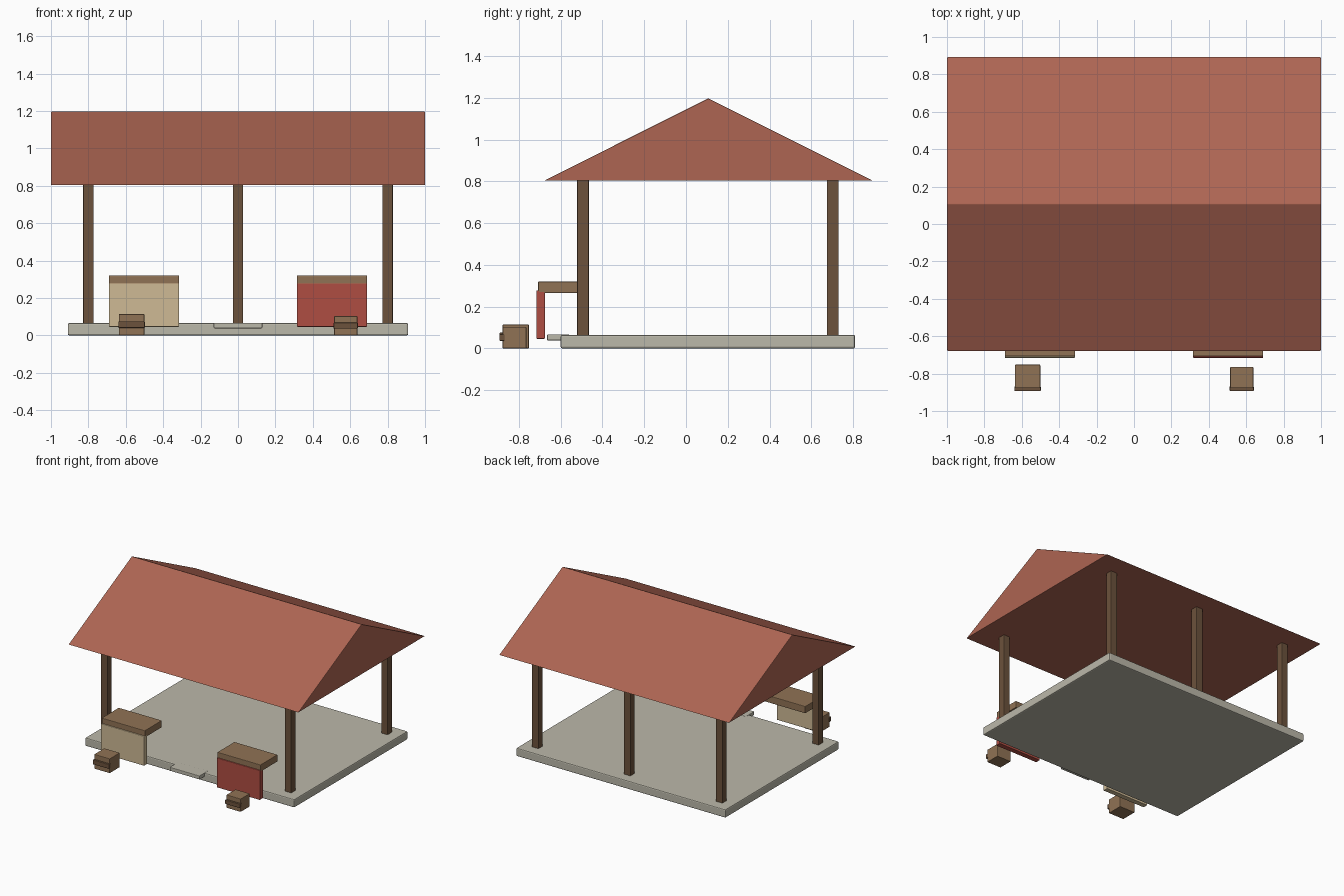
import bpy, bmesh

if "Cube" in bpy.data.objects:
    bpy.data.objects.remove(bpy.data.objects["Cube"])


def material(name, rgb):
    m = bpy.data.materials.new(name)
    m.diffuse_color = (*rgb, 1)
    m.use_nodes = True
    m.node_tree.nodes["Principled BSDF"].inputs["Base Color"].default_value = m.diffuse_color
    return m


STONE = material("stone", (0.50, 0.48, 0.40))
ROOF = material("roof_tile", (0.42, 0.13, 0.085))
DARK = material("dark_wood", (0.15, 0.085, 0.045))
WOOD = material("light_wood", (0.28, 0.17, 0.09))
CREAM = material("cream_paint", (0.62, 0.49, 0.30))
RED = material("red_paint", (0.43, 0.075, 0.055))


def finish(name, bm, mat, bevel):
    bmesh.ops.recalc_face_normals(bm, faces=bm.faces)
    mesh = bpy.data.meshes.new(name)
    bm.to_mesh(mesh)
    bm.free()
    mesh.materials.append(mat)
    ob = bpy.data.objects.new(name, mesh)
    bpy.context.collection.objects.link(ob)
    if bevel:
        mod = ob.modifiers.new("bevel", 'BEVEL')
        mod.width = bevel
        mod.segments = 2
    return ob


def box(name, xs, ys, zs, mat, bevel=0.004):
    bm = bmesh.new()
    bmesh.ops.create_cube(bm, size=1)
    for v in bm.verts:
        v.co = [r[0] if c < 0 else r[1] for c, r in zip(v.co, (xs, ys, zs))]
    return finish(name, bm, mat, bevel)


# floor slab and entrance step
box("floor_slab", (-0.91, 0.91), (-0.60, 0.81), (0, 0.065), STONE, 0.008)
box("entrance_step", (-0.13, 0.13), (-0.665, -0.56), (0.038, 0.067), STONE)

# solid gable roof, extruded from a triangle
bm = bmesh.new()
tri = [bm.verts.new((-1, y, z)) for y, z in
       ((-0.68, 0.803), (0.895, 0.803), (0.1075, 1.197))]
face = bm.faces.new(tri)
ext = bmesh.ops.extrude_face_region(bm, geom=[face])
bmesh.ops.translate(bm, vec=(2, 0, 0),
                    verts=[g for g in ext["geom"] if isinstance(g, bmesh.types.BMVert)])
finish("gable_roof", bm, ROOF, 0.004)

# posts: two in front, three behind
for name, x, y in (("front_left_post", -0.8, -0.493), ("front_right_post", 0.8, -0.493),
                   ("back_left_post", -0.8, 0.703), ("back_middle_post", 0, 0.703),
                   ("back_right_post", 0.8, 0.703)):
    box(name, (x - 0.028, x + 0.028), (y - 0.028, y + 0.028), (0.03, 0.81), DARK)

# counters with painted front panels
for side, x, paint in (("left", -0.503, CREAM), ("right", 0.503, RED)):
    xs = (x - 0.188, x + 0.188)
    box(side + "_counter_top", xs, (-0.708, -0.495), (0.265, 0.32), WOOD)
    box(side + "_counter_panel", xs, (-0.716, -0.675), (0.046, 0.278), paint)

# small crates with a strap across the front
for side, x, w, back, h in (("left", -0.569, 0.068, -0.752, 0.114),
                            ("right", 0.576, 0.062, -0.764, 0.103)):
    box(side + "_crate", (x - w, x + w), (-0.878, back), (0, h), WOOD)
    box(side + "_crate_strap", (x - w - 0.003, x + w + 0.003), (-0.893, -0.868),
        (h * 0.35, h * 0.66), DARK)
